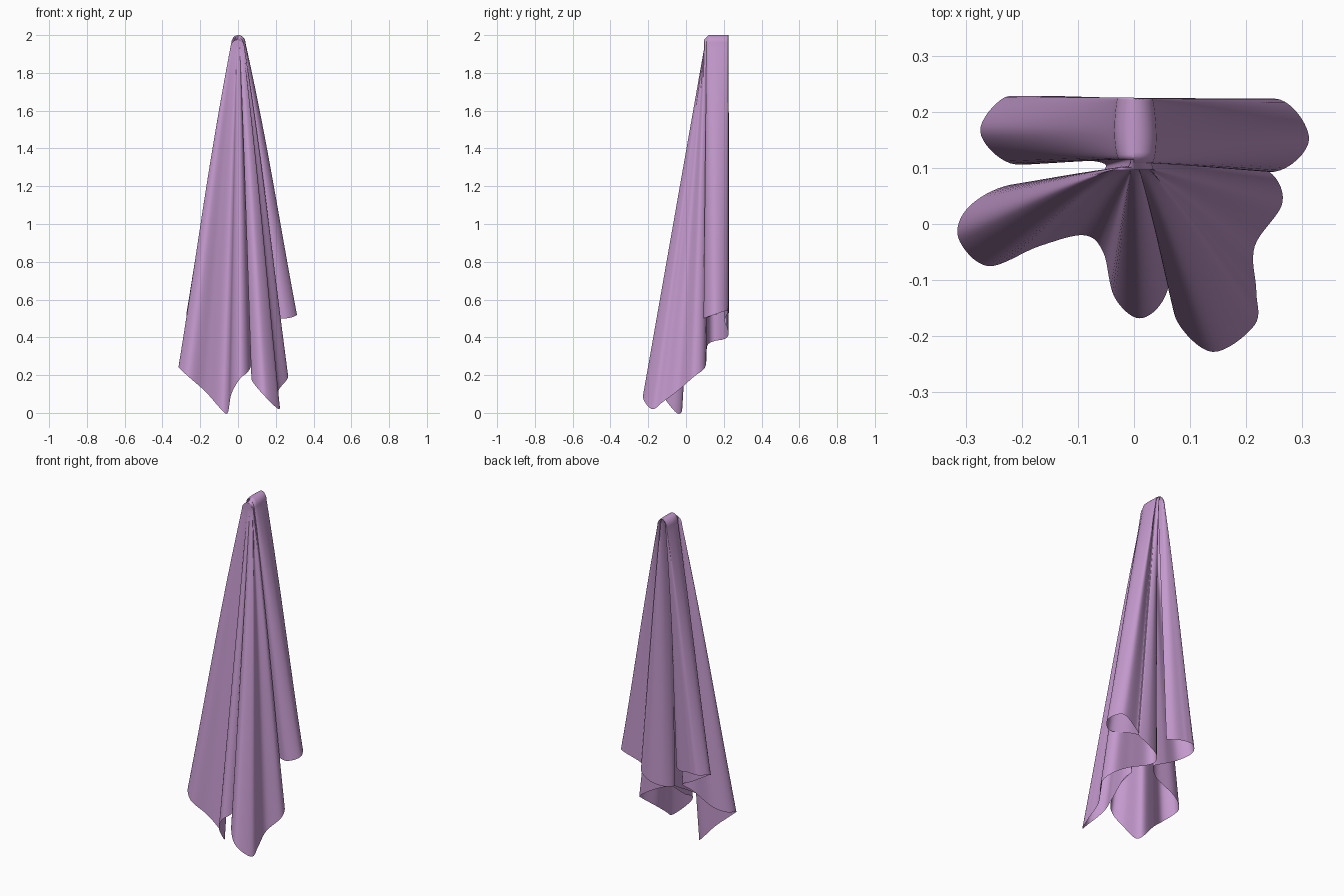
import bpy, math
from mathutils import Vector

# Hem of the hanging cloth, walked round from the back edge (x, y, z)
HEM = [
    (-0.07, 0.19, 0.52), (-0.11, 0.215, 0.52), (-0.16, 0.224, 0.53), (-0.23, 0.226, 0.53),
    (-0.274, 0.165, 0.52), (-0.22, 0.108, 0.48), (-0.12, 0.115, 0.42), (-0.05, 0.105, 0.38),
    (-0.10, 0.072, 0.34), (-0.22, 0.07, 0.28), (-0.295, 0.03, 0.25),
    (-0.313, -0.025, 0.24), (-0.26, -0.075, 0.19), (-0.17, -0.04, 0.11),
    (-0.09, -0.02, 0.02), (-0.055, -0.05, 0.0), (-0.035, -0.13, 0.10),
    (0.01, -0.168, 0.18), (0.055, -0.13, 0.22), (0.075, -0.03, 0.28),
    (0.055, 0.045, 0.33), (0.08, 0.0, 0.29), (0.078, -0.10, 0.21), (0.075, -0.17, 0.17),
    (0.14, -0.228, 0.09), (0.215, -0.18, 0.02), (0.218, -0.12, 0.06), (0.215, -0.04, 0.12),
    (0.265, 0.04, 0.19), (0.23, 0.10, 0.24), (0.12, 0.108, 0.31), (0.01, 0.115, 0.36),
    (-0.025, 0.15, 0.38), (0.01, 0.20, 0.39), (0.08, 0.224, 0.41), (0.145, 0.218, 0.45),
    (0.15, 0.203, 0.49), (0.26, 0.222, 0.54), (0.312, 0.15, 0.52),
    (0.25, 0.093, 0.50), (0.14, 0.127, 0.51), (0.05, 0.14, 0.52), (0.02, 0.165, 0.52),
]
STEPS, ROWS, CAP = 8, 48, 8


def spline(points, steps):
    """Smooth open curve through the points."""
    p = [Vector(q) for q in points]
    p = [p[0]] + p + [p[-1]]
    out = []
    for i in range(1, len(p) - 2):
        a, b, c, d = p[i - 1:i + 3]
        for k in range(steps):
            t = k / steps
            out.append(0.5 * (2 * b + (c - a) * t + (2 * a - 5 * b + 4 * c - d) * t * t
                              + (3 * b - a - 3 * c + d) * t ** 3))
    return out + [p[-1]]


hem = spline(HEM, STEPS)
n = len(hem)
verts = []

# Rounded ridge where the cloth folds over its hook: front folds bunch at the front end
def gathered(h):
    y = min(0.096 + 0.02 * math.log(1 + math.exp((h.y - 0.096) / 0.02)), 0.225)
    return Vector((h.x * 0.13, y, 1.955 - max(0, 0.12 - y)))

for r in range(CAP):
    a = math.pi / 2 * (1 - r / CAP)
    for h in hem:
        g = gathered(h)
        verts.append((g.x * math.cos(a), g.y, g.z + 0.045 * math.sin(a)))

# Folds falling from the ridge to the hem, slightly bellied sideways near the top
for r in range(ROWS + 1):
    t = r / ROWS
    s = t + 0.05 * math.sin(math.pi * t) * (1 - t)
    for h in hem:
        g = gathered(h)
        verts.append((g.x + (h.x - g.x) * s, min(g.y + (h.y - g.y) * t, 0.228),
                      g.z + (h.z - g.z) * t))

faces = [(r * n + i, (r + 1) * n + i, (r + 1) * n + i + 1, r * n + i + 1)
         for r in range(CAP + ROWS) for i in range(n - 1)]

mesh = bpy.data.meshes.new("hanging_cloth")
mesh.from_pydata(verts, [], faces)
mesh.polygons.foreach_set("use_smooth", [True] * len(mesh.polygons))
mat = bpy.data.materials.new("lilac cloth")
mat.diffuse_color = (0.55, 0.32, 0.61, 1)
mesh.materials.append(mat)
cloth = bpy.data.objects.new("hanging_cloth", mesh)
bpy.context.collection.objects.link(cloth)
